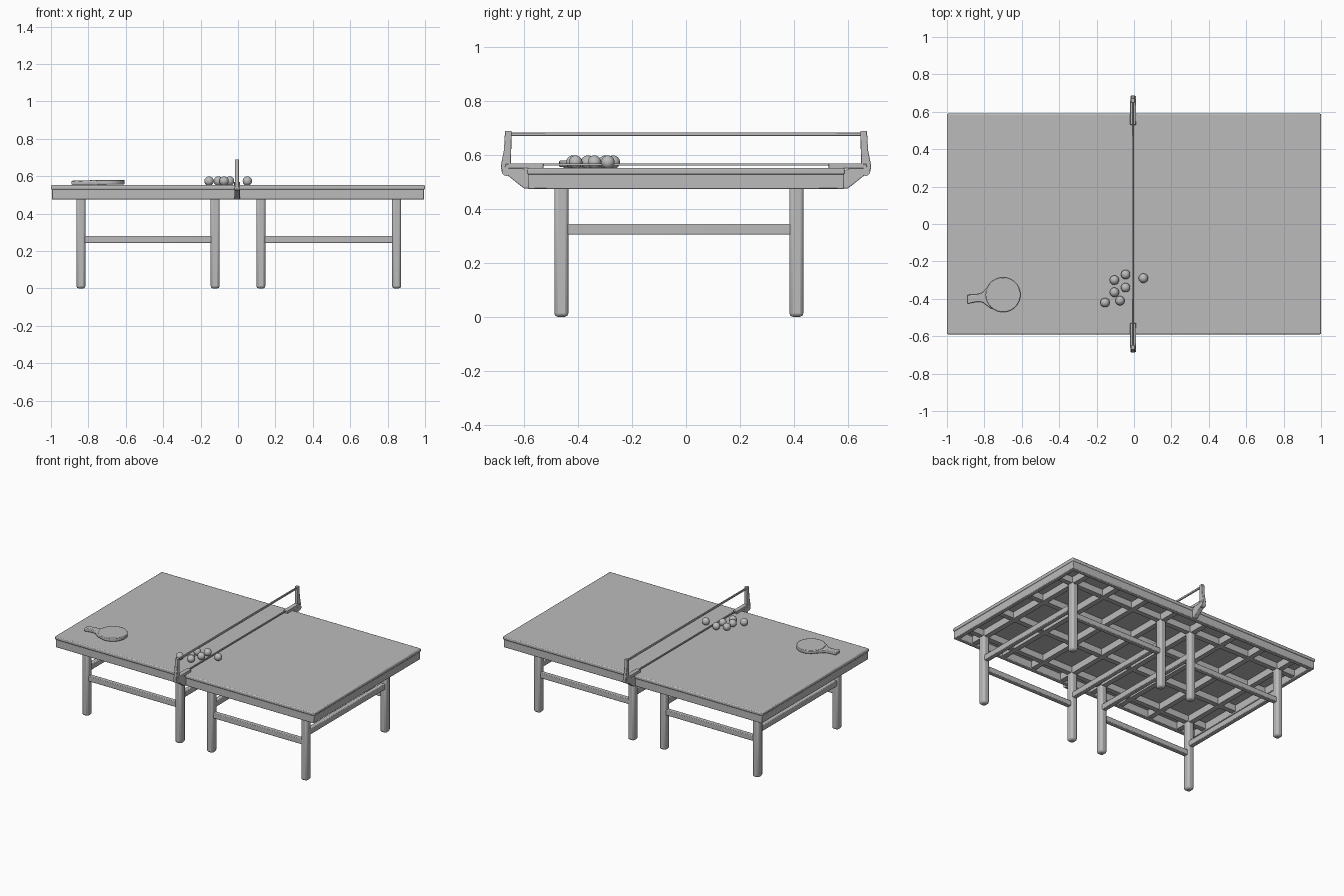
import bpy, bmesh, math
from mathutils import Vector

cube = bpy.data.objects.get("Cube")
if cube:
    bpy.data.objects.remove(cube, do_unlink=True)

grey = bpy.data.materials.new("plain grey")
grey.use_nodes = True
COLOUR = (0.5, 0.5, 0.5, 1)
grey.diffuse_color = COLOUR
grey.node_tree.nodes["Principled BSDF"].inputs["Base Color"].default_value = COLOUR


def add(name, bm, bevel=0.0, angle=35):
    """Turn a bmesh into a finished object."""
    bmesh.ops.recalc_face_normals(bm, faces=bm.faces)
    mesh = bpy.data.meshes.new(name)
    bm.to_mesh(mesh)
    bm.free()
    mesh.materials.append(grey)
    ob = bpy.data.objects.new(name, mesh)
    bpy.context.collection.objects.link(ob)
    if bevel:
        mod = ob.modifiers.new("Bevel", "BEVEL")
        mod.width, mod.segments = bevel, 2
    bpy.ops.object.select_all(action="DESELECT")
    ob.select_set(True)
    bpy.context.view_layer.objects.active = ob
    bpy.ops.object.shade_smooth_by_angle(angle=math.radians(angle))
    return ob


def box(name, x, y, z, bevel=0.0):
    """Box from (low, high) ranges."""
    bm = bmesh.new()
    bmesh.ops.create_cube(bm, size=1)
    for v in bm.verts:
        v.co = [r[0] if c < 0 else r[1] for c, r in zip(v.co, (x, y, z))]
    return add(name, bm, bevel)


def span(centre, width):
    return (centre - width / 2, centre + width / 2)


def prism(name, points, offset, bevel=0.0):
    """Extrude a closed outline along an offset."""
    bm = bmesh.new()
    face = bm.faces.new([bm.verts.new(p) for p in points])
    new = bmesh.ops.extrude_face_region(bm, geom=[face])["geom"]
    moved = [g for g in new if isinstance(g, bmesh.types.BMVert)]
    bmesh.ops.translate(bm, verts=moved, vec=offset)
    return add(name, bm, bevel)


# Table top and the apron around its underside
box("table_top", (-1, 1), (-0.59, 0.59), (0.528, 0.552), 0.006)
for s, side in ((-1, "front"), (1, "back")):
    box(side + "_apron", (-0.995, 0.995), span(s * 0.572, 0.03), (0.475, 0.53), 0.004)
for s, side in ((-1, "right"), (1, "left")):
    box(side + "_apron", span(s * 0.98, 0.03), (-0.585, 0.585), (0.475, 0.53), 0.004)

# Grid of joists below the top
LEG_X = (-0.84, -0.122, 0.122, 0.848)
LEG_Y = (-0.463, 0.41)
for y in (LEG_Y[0], -0.17, 0.12, LEG_Y[1]):
    box("long_joist", (-0.98, 0.98), span(y, 0.036), (0.484, 0.532))
for x in LEG_X + (-0.6, -0.36, 0.36, 0.6):
    box("cross_joist", span(x, 0.036), (-0.575, 0.575), (0.48, 0.532))

# Legs with their stretchers
for x in LEG_X:
    for y in LEG_Y:
        box("leg", span(x, 0.048), span(y, 0.052), (0, 0.5), 0.013)
    box("cross_stretcher", span(x, 0.032), LEG_Y, (0.305, 0.345), 0.004)
for y in LEG_Y:
    for pair in (LEG_X[:2], LEG_X[2:]):
        box("long_stretcher", pair, span(y, 0.032), (0.243, 0.28), 0.004)

# Net supports at both long edges
POST = ((0.648, 0.69), (0.672, 0.69), (0.676, 0.62), (0.688, 0.56), (0.684, 0.538), (0.65, 0.538))
BRACKET = ((0.57, 0.476), (0.6, 0.476), (0.625, 0.495), (0.675, 0.535),
           (0.67, 0.568), (0.65, 0.568), (0.6, 0.548), (0.57, 0.54))
for s, side in ((-1, "front"), (1, "back")):
    prism(side + "_net_post", [(-0.017, s * y, z) for y, z in POST], (0.022, 0, 0), 0.003)
    prism(side + "_net_bracket", [(-0.02, s * y, z) for y, z in BRACKET], (0.03, 0, 0), 0.003)
    box(side + "_net_clamp", span(-0.005, 0.032), sorted((s * 0.53, s * 0.66)), (0.55, 0.57), 0.003)
    bm = bmesh.new()
    bmesh.ops.create_cone(bm, cap_ends=True, segments=16, radius1=0.017, radius2=0.017, depth=0.03)
    for v in bm.verts:
        v.co = Vector((v.co.z - 0.005, v.co.x + s * 0.667, v.co.y + 0.54))
    add(side + "_net_knob", bm)

# Upper and lower net bars
box("upper_net_bar", span(-0.006, 0.01), (-0.66, 0.66), (0.671, 0.685), 0.003)
box("lower_net_bar", span(-0.006, 0.008), (-0.655, 0.655), (0.561, 0.569))

# Paddle: round blade and flared handle
bm = bmesh.new()
bmesh.ops.create_cone(bm, cap_ends=True, segments=40, radius1=0.093, radius2=0.093, depth=0.024)
bmesh.ops.translate(bm, verts=bm.verts, vec=(-0.7, -0.378, 0.568))
add("paddle_blade", bm, 0.004)
HANDLE = ((-0.89, 0.024), (-0.84, 0.02), (-0.81, 0.026), (-0.765, 0.066), (-0.7, 0.08))
outline = [(x, w) for x, w in HANDLE] + [(x, -w) for x, w in reversed(HANDLE)]
prism("paddle_handle", [(x, w - 0.378 + 0.13 * (x + 0.7), 0.553) for x, w in outline],
      (0, 0, 0.023), 0.005)

# Balls lying on the top
BALLS = ((-0.155, -0.42), (-0.075, -0.41), (-0.105, -0.365), (-0.045, -0.34),
         (-0.105, -0.3), (-0.045, -0.27), (0.05, -0.29))
for x, y in BALLS:
    bm = bmesh.new()
    bmesh.ops.create_uvsphere(bm, u_segments=24, v_segments=14, radius=0.025)
    bmesh.ops.translate(bm, verts=bm.verts, vec=(x, y, 0.574))
    add("ball", bm)
